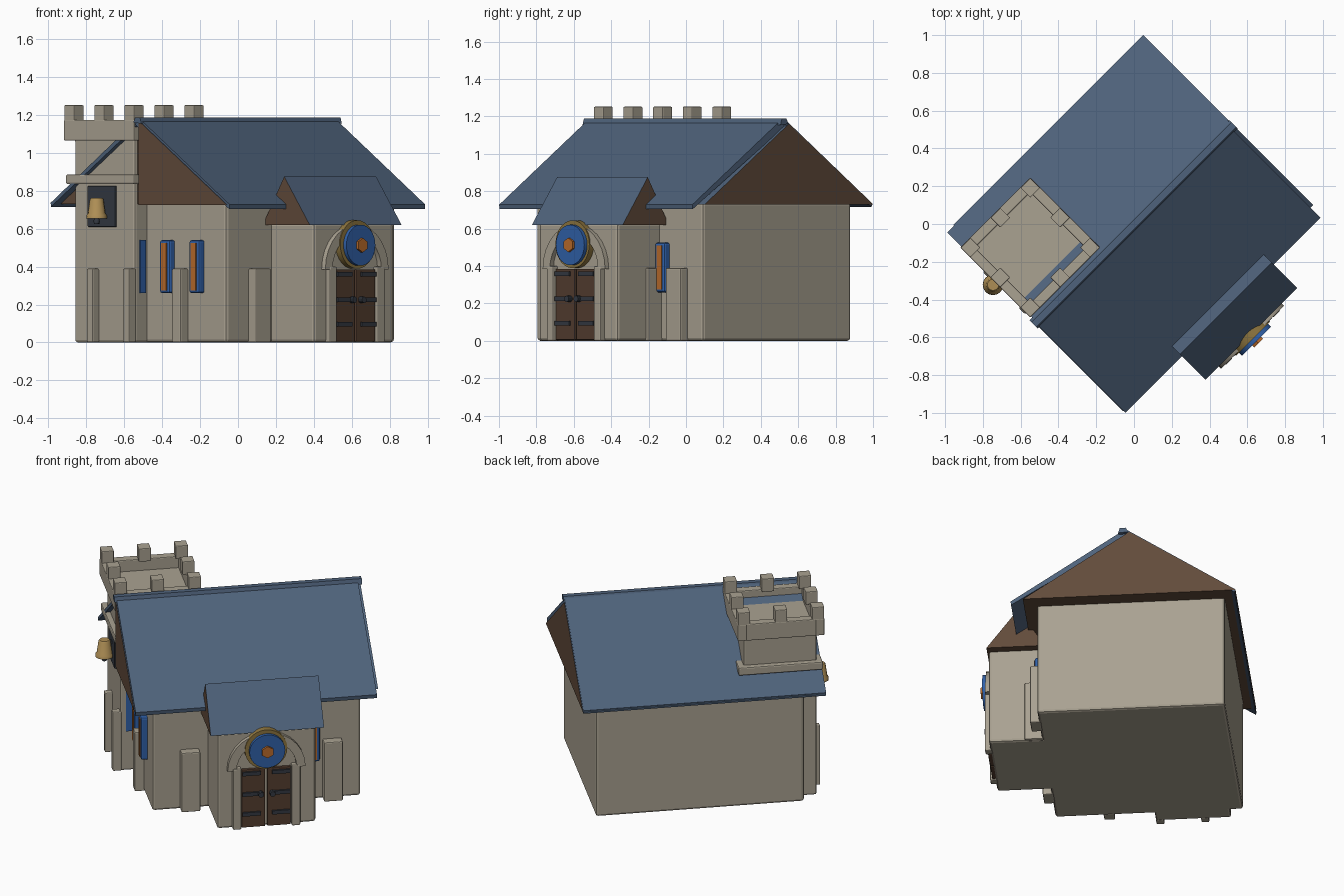
import bpy, bmesh, math
from mathutils import Matrix, Vector

if "Cube" in bpy.data.objects:
    bpy.data.objects.remove(bpy.data.objects["Cube"])

# The house is laid out square (door on -y, ridge along x), then turned 45 degrees
TURN = Matrix.Rotation(math.radians(45), 4, 'Z')


def material(name, rgb):
    m = bpy.data.materials.new(name)
    m.diffuse_color = (*rgb, 1)
    m.use_nodes = True
    m.node_tree.nodes["Principled BSDF"].inputs["Base Color"].default_value = m.diffuse_color
    return m


STONE = material("stone", (.40, .36, .285))
SLATE = material("roof_slate", (.078, .124, .20))
TIMBER = material("gable_timber", (.12, .07, .043))
OAK = material("door_oak", (.09, .048, .029))
BLUE = material("blue_paint", (.03, .12, .40))
ORANGE = material("orange_glass", (.50, .15, .025))
BRASS = material("bell_brass", (.42, .27, .09))
BRONZE = material("dark_gold", (.27, .18, .05))
IRON = material("iron", (.035, .042, .055))


def finish(name, bm, mats, bevel=0, smooth=False):
    """Turn the part with the house and make it an object."""
    bmesh.ops.recalc_face_normals(bm, faces=bm.faces)
    if bevel:
        bmesh.ops.bevel(bm, geom=list(bm.edges), offset=bevel, segments=2,
                        profile=.5, affect='EDGES')
    bm.transform(TURN)
    me = bpy.data.meshes.new(name)
    bm.to_mesh(me)
    bm.free()
    for m in mats:
        me.materials.append(m)
    ob = bpy.data.objects.new(name, me)
    bpy.context.collection.objects.link(ob)
    if smooth:
        bpy.context.view_layer.objects.active = ob
        ob.select_set(True)
        bpy.ops.object.shade_smooth_by_angle(angle=math.radians(35))
        ob.select_set(False)
    return ob


def box(name, x, y, z, mat, bevel=0):
    bm = bmesh.new()
    bmesh.ops.create_cube(bm, size=1)
    for v in bm.verts:
        v.co = Vector(r[0] + (c + .5) * (r[1] - r[0]) for c, r in zip(v.co, (x, y, z)))
    return finish(name, bm, [mat], bevel)


def prism(name, profile, x0, x1, mats, slope_mat=0):
    """Extrude a (y, z) profile along x; sloping faces may get their own colour."""
    bm = bmesh.new()
    face = bm.faces.new([bm.verts.new((x0, y, z)) for y, z in profile])
    new = bmesh.ops.extrude_face_region(bm, geom=[face])["geom"]
    for v in new:
        if isinstance(v, bmesh.types.BMVert):
            v.co.x = x1
    bmesh.ops.recalc_face_normals(bm, faces=bm.faces)
    for f in bm.faces:
        if f.normal.z > .2:
            f.material_index = slope_mat
    return finish(name, bm, mats)


def disc(name, radius, x, z, y0, y1, sides, mat):
    """Disc facing the front."""
    bm = bmesh.new()
    bmesh.ops.create_cone(bm, cap_ends=True, segments=sides, radius1=radius,
                          radius2=radius, depth=abs(y1 - y0))
    bm.transform(Matrix.Translation((x, (y0 + y1) / 2, z)) @ Matrix.Rotation(math.pi / 2, 4, 'X'))
    return finish(name, bm, [mat], 0, sides > 8)


def lathe(name, profile, x, y, mat, sides=16):
    """Spin a (radius, z) profile around a vertical axis."""
    bm = bmesh.new()
    rings = [[bm.verts.new((x + r * math.cos(i * math.tau / sides),
                            y + r * math.sin(i * math.tau / sides), z))
              for i in range(sides)] for r, z in profile]
    for a, b in zip(rings, rings[1:]):
        for i in range(sides):
            j = (i + 1) % sides
            bm.faces.new((a[i], a[j], b[j], b[i]))
    bm.faces.new(rings[0])
    bm.faces.new(rings[-1])
    return finish(name, bm, [mat], 0, True)


# Main hall and its roof: the left gable steps forward on the front half only
box("hall_walls", (-.61, .65), (-.522, .60), (0, .74), STONE, .016)
prism("main_gable", [(-.60, .73), (.036, 1.16), (.672, .73)], -.68, .742, [TIMBER, SLATE], 1)
prism("left_gable", [(-.66, .725), (.0, 1.17), (.0, .725)], -.742, -.6, [TIMBER, SLATE], 1)
prism("front_roof_slab", [(-.672, .704), (-.675, .728), (-.005, 1.18), (.03, 1.15)],
      -.738, .722, [SLATE])
prism("back_roof_slab", [(.666, .716), (.668, .737), (.02, 1.178), (.02, 1.15)],
      -.73, .738, [SLATE])
prism("ridge_cap", [(-.03, 1.155), (-.02, 1.188), (.015, 1.188), (.03, 1.16)], -.752, .745, [SLATE])

# Porch and its roof
box("porch_walls", (-.273, .322), (-.84, -.45), (0, .63), STONE, .016)
prism("porch_roof", [(-.85, .62), (-.66, .875), (-.50, .62)], -.315, .371, [TIMBER, SLATE], 1)

# Tower shaft, band, hollow crown and battlements
TX, TY = -.477, .30
box("tower_shaft", (-.70, -.257), (.07, .52), (0, 1.08), STONE, .012)
box("tower_band", (TX - .255, TX + .255), (TY - .255, TY + .255), (.835, .887), STONE, .008)
box("tower_floor", (TX - .22, TX + .22), (TY - .22, TY + .22), (1.06, 1.10), STONE)
H = .262
for s in (-1, 1):
    inner, outer = sorted((s * (H - .055), s * H))
    box("crown_wall_side", (TX + inner, TX + outer), (TY - H, TY + H), (1.065, 1.175), STONE, .006)
    box("crown_wall_end", (TX - H + .05, TX + H - .05), (TY + inner, TY + outer),
        (1.065, 1.175), STONE, .006)
for i in (-1, 0, 1):
    for j in (-1, 0, 1):
        if i or j:
            mx, my = TX + i * .224, TY + j * .224
            box("merlon", (mx - .037, mx + .037), (my - .037, my + .037),
                (1.165, 1.252), STONE, .005)

# Bell niche, bell, hanger and clapper on the tower side
box("bell_niche", (-.712, -.69), (.205, .412), (.61, .825), IRON, .004)
BX = -.755
lathe("bell", [(.055, .655), (.053, .672), (.046, .68), (.036, .755), (.03, .762)], BX, .30, BRASS)
lathe("bell_clapper", [(.014, .625), (.017, .64), (.012, .66)], BX, .30, IRON, 10)
box("bell_hanger", (BX, -.70), (.29, .31), (.735, .755), IRON)

# Buttresses: (x range, y range)
for bx, by in [((-.745, -.69), (.339, .386)), ((-.745, -.69), (.07, .118)),
               ((-.665, -.60), (-.235, -.17)), ((-.442, -.328), (-.575, -.51)),
               ((.42, .534), (-.575, -.51)), ((.31, .338), (-.625, -.51))]:
    box("buttress", bx, by, (0, .39), STONE, .007)

# Windows: blue frames with an orange pane plate, plus one on the tower flank
for wy in (-.32, -.10):
    box("window_frame", (-.65, -.60), (wy - .038, wy + .038), (.26, .54), BLUE, .012)
    box("window_pane", (-.655, -.648), (wy - .019, wy + .019), (.275, .525), ORANGE)
box("window_frame", (.322, .398), (-.56, -.51), (.26, .525), BLUE, .012)
box("window_pane", (.341, .379), (-.565, -.558), (.275, .51), ORANGE)
box("tower_flank_frame", (-.665, -.625), (.062, .08), (.26, .54), BLUE)

# Double door with iron straps and knobs, stone jambs
DX = .02
for s in (-1, 1):
    def side(a, b):
        return tuple(sorted((DX + s * a, DX + s * b)))
    box("door_leaf", side(.006, .148), (-.858, -.83), (.005, .385), OAK, .004)
    box("door_jamb", side(.152, .204), (-.872, -.83), (0, .40), STONE, .007)
    for z in (.095, .225, .36):
        box("door_strap", side(.035, .145), (-.87, -.856), (z - .012, z + .012), IRON)
    disc("door_knob", .017, DX + s * .035, .225, -.86, -.888, 10, IRON)

# Stone arch over the door: square section swept through a half turn
bm = bmesh.new()
N = 14
rings = []
for i in range(N + 1):
    a = math.pi * i / N
    rings.append([bm.verts.new((DX + r * math.cos(a), y, .385 + r * math.sin(a)))
                  for r, y in ((.182, -.83), (.182, -.868), (.236, -.868), (.236, -.83))])
for a, b in zip(rings, rings[1:]):
    for k in range(4):
        m = (k + 1) % 4
        bm.faces.new((a[k], a[m], b[m], b[k]))
bm.faces.new(rings[0])
bm.faces.new(rings[-1])
finish("door_arch", bm, [STONE], 0, True)

# Round medallion over the door
disc("medallion_rim", .128, DX - .004, .517, -.83, -.875, 28, BRONZE)
disc("medallion_disc", .108, DX, .513, -.87, -.897, 28, BLUE)
disc("medallion_boss", .038, DX, .513, -.89, -.912, 6, ORANGE)
